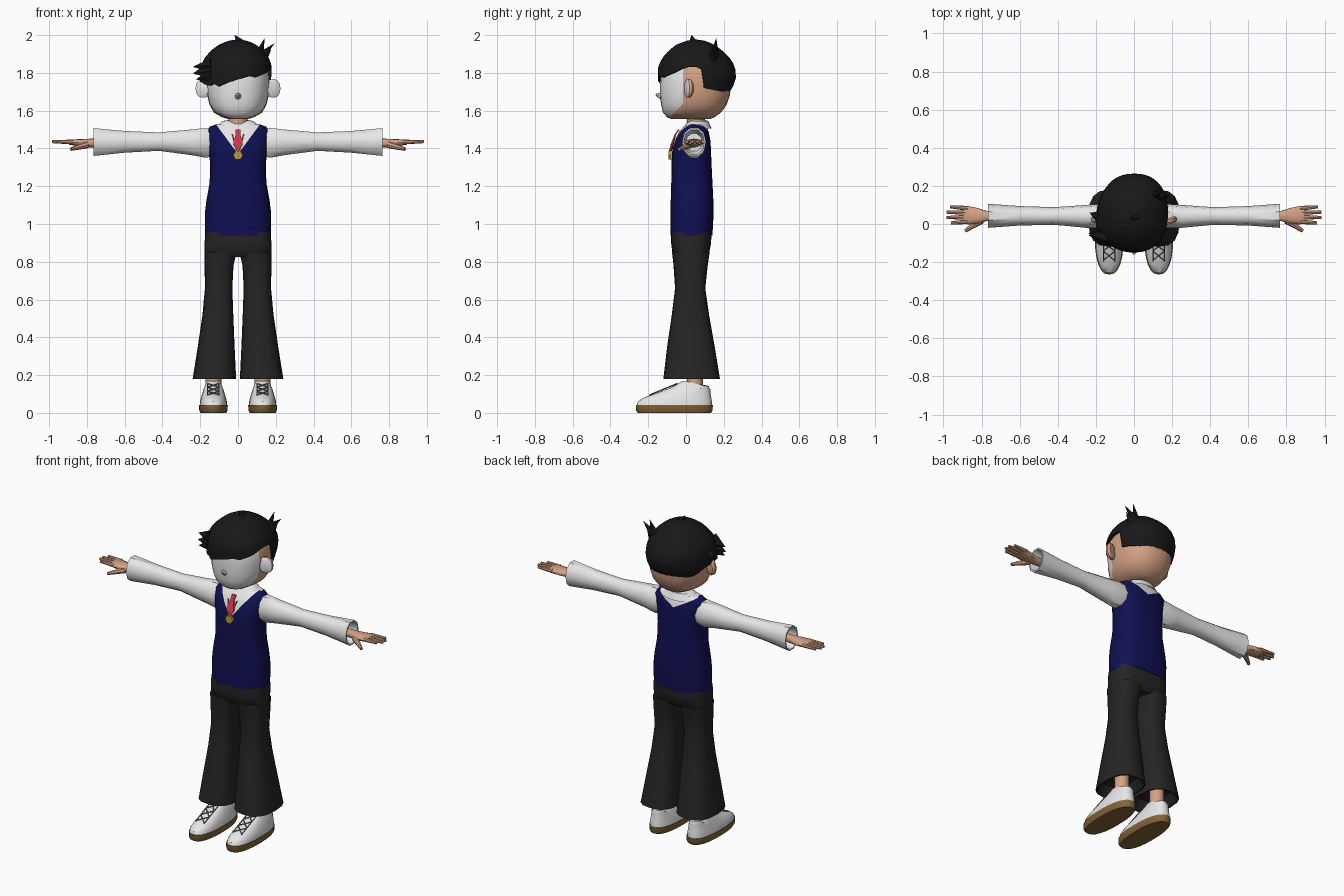
import bpy, bmesh, math
from mathutils import Vector as V

if "Cube" in bpy.data.objects:
    bpy.data.objects.remove(bpy.data.objects["Cube"])


def material(name, r, g, b):
    m = bpy.data.materials.new(name)
    m.diffuse_color = (r, g, b, 1)
    m.use_nodes = True
    m.node_tree.nodes["Principled BSDF"].inputs["Base Color"].default_value = m.diffuse_color
    return m


HAIR = material("hair_black", .009, .009, .010)
WHITE = material("white", .80, .80, .80)
SKIN = material("skin", .66, .36, .23)
NAVY = material("navy", .005, .005, .085)
GREY = material("trouser_grey", .018, .018, .018)
RED = material("tie_red", .70, .03, .09)
GOLD = material("gold", .50, .32, .04)
BROWN = material("sole_brown", .23, .13, .04)
LACE = material("lace_grey", .18, .18, .18)


def finish(name, bm, mats, rule=None, angle=40):
    """Turn a bmesh into a named object; rule(face centre, normal) picks the material."""
    bmesh.ops.recalc_face_normals(bm, faces=bm.faces)
    bm.normal_update()
    if rule:
        for f in bm.faces:
            f.material_index = rule(f.calc_center_median(), f.normal)
    me = bpy.data.meshes.new(name)
    bm.to_mesh(me)
    bm.free()
    for m in mats:
        me.materials.append(m)
    ob = bpy.data.objects.new(name, me)
    bpy.context.collection.objects.link(ob)
    bpy.ops.object.select_all(action='DESELECT')
    ob.select_set(True)
    bpy.context.view_layer.objects.active = ob
    bpy.ops.object.shade_smooth_by_angle(angle=math.radians(angle))
    return ob


def ring(a0, a1, b0, b1, h, n=2.0, seg=16):
    """Superellipse spanning a0..a1 by b0..b1 at height h."""
    pts = []
    for i in range(seg):
        t = 2 * math.pi * i / seg
        c, s = math.cos(t), math.sin(t)
        pts.append(V(((a0 + a1) / 2 + (a1 - a0) / 2 * math.copysign(abs(c) ** (2 / n), c),
                      (b0 + b1) / 2 + (b1 - b0) / 2 * math.copysign(abs(s) ** (2 / n), s), h)))
    return pts


def loft(rings, cap0=True, cap1=True):
    bm = bmesh.new()
    rows = [[bm.verts.new(p) for p in r] for r in rings]
    k = len(rows[0])
    for a, b in zip(rows, rows[1:]):
        for i in range(k):
            bm.faces.new((a[i], a[(i + 1) % k], b[(i + 1) % k], b[i]))
    if cap0:
        bm.faces.new(rows[0])
    if cap1:
        bm.faces.new(rows[-1])
    return bm


def cut(bm, co, no):
    bmesh.ops.bisect_plane(bm, geom=bm.verts[:] + bm.edges[:] + bm.faces[:],
                           plane_co=co, plane_no=no, dist=1e-5)


def rod(name, p, q, r0, r1, mat, seg=8):
    p, q = V(p), V(q)
    rot = (q - p).to_track_quat('Z', 'Y')
    rings = [[o + rot @ v for v in ring(-r, r, -r, r, 0, 2, seg)] for o, r in ((p, r0), (q, r1))]
    return finish(name, loft(rings), [mat])


def plate(name, pts, depth, mat):
    """Flat front-facing plate from an outline, thickened backwards."""
    return finish(name, loft([[V(p) for p in pts], [V(p) + V((0, depth, 0)) for p in pts]]), [mat], angle=20)


def lerp_table(table, x):
    for a, b in zip(table, table[1:]):
        if x <= b[0]:
            t = (x - a[0]) / (b[0] - a[0])
            return [u + (w - u) * t for u, w in zip(a[1:], b[1:])]
    return list(table[-1][1:])


# Head: white face in front, skin behind
HEAD = [(1.556, .05, -.08, .13), (1.565, .085, -.10, .15), (1.59, .128, -.122, .185), (1.63, .15, -.132, .215),
        (1.68, .163, -.137, .232), (1.75, .168, -.137, .24), (1.82, .163, -.13, .235), (1.90, .12, -.09, .18)]
bm = loft([ring(-r, r, f, b, z, 2.3, 28) for z, r, f, b in HEAD])
cut(bm, (0, -.015, 0), (0, 1, 0))
cut(bm, (0, -.015, 1.64), (0, 1, -.9))
finish("head", bm, [WHITE, SKIN], lambda c, n: 0 if c.y < -.015 and c.y + .015 < .9 * (c.z - 1.64) else 1)
rod("nose", (0, -.12, 1.675), (0, -.16, 1.685), .024, .005, WHITE)
finish("neck", loft([ring(-.05, .05, .005, .10, z) for z in (1.47, 1.59)]), [SKIN])

# Ears
for s in (-1, 1):
    rings = []
    for d, k in ((0, .75), (.008, 1), (.022, 1), (.032, .7)):
        o = V((s * .185, d, 1.718))
        rings.append([o + V((v.x * k, .25 * s * v.x, v.y * k)) for v in ring(-.04, .04, -.05, .05, 0, 2.2, 14)])
    finish("ear", loft(rings), [WHITE, SKIN], lambda c, n: 0 if n.y < -.3 else 1)

# Hair cap: lower edge height changes around the head, left side bulges
HP = [(1.66, .165, -.13, .205), (1.70, .172, -.142, .232), (1.74, .178, -.148, .256), (1.79, .18, -.15, .268),
      (1.84, .178, -.146, .257), (1.88, .163, -.125, .232), (1.92, .132, -.09, .19), (1.95, .095, -.05, .15),
      (1.97, .05, 0, .10), (1.976, .012, .04, .06)]
EDGE = [(0, 1.83), (6, 1.82), (11, 1.72), (60, 1.695), (90, 1.68), (150, 1.70), (172, 1.74), (200, 1.755),
        (220, 1.73), (232, 1.745), (240, 1.728), (256, 1.75), (270, 1.765), (290, 1.785), (298, 1.775),
        (325, 1.80), (345, 1.83), (360, 1.83)]
SEG, rows = 60, []
for j in range(-1, 11):
    row = []
    for i in range(SEG):
        deg = 360 * i / SEG
        t = math.radians(deg)
        low = lerp_table(EDGE, deg)[0]
        u = max(j, 0) / 10
        z = low + (1.976 - low) * (1 - (1 - u) ** 1.7)
        rx, f, b = lerp_table(HP, z)
        k = .9 if j < 0 else 1
        c, s = math.cos(t), math.sin(t)
        bulge = .03 * max(0, 1 - abs(deg - 200) / 60) * (1 - u)
        row.append(V((rx * k * math.copysign(abs(c) ** .9, c) - bulge,
                      (f + b) / 2 + (b - f) / 2 * k * math.copysign(abs(s) ** .9, s), z)))
    rows.append(row)
finish("hair_cap", loft(rows, False, True), [HAIR])

# Loose hair tips: swept fringe, crown tip and rear tuft
for p, q, r in [((-.14, -.07, 1.84), (-.238, -.05, 1.832), .042), ((-.14, -.07, 1.81), (-.236, -.06, 1.795), .04),
                ((-.14, -.07, 1.79), (-.222, -.07, 1.765), .038), ((-.15, .02, 1.81), (-.232, .06, 1.80), .05),
                ((.02, .04, 1.95), (-.018, .03, 2.0), .03), ((.11, .15, 1.89), (.14, .16, 1.982), .025),
                ((.12, .15, 1.89), (.192, .15, 1.955), .025), ((.13, .14, 1.87), (.175, .14, 1.925), .03)]:
    rod("hair_tip", p, q, r, .001, HAIR, 6)

# Vest with the shirt showing in a V at the front and a shallower one at the back
VEST = [(.94, .176, -.082, .14), (1.05, .176, -.082, .146), (1.12, .168, -.081, .145), (1.22, .150, -.078, .14),
        (1.32, .148, -.077, .135), (1.40, .155, -.072, .132), (1.45, .165, -.055, .128), (1.49, .167, -.035, .12),
        (1.515, .15, -.012, .108), (1.53, .11, .0, .10)]
bm = loft([ring(-r, r, f, b, z, 2.6, 24) for z, r, f, b in VEST])
for s in (-1, 1):
    cut(bm, (0, 0, 1.37), (s * 1.35, 0, -1))
    cut(bm, (0, 0, 1.455), (s * .55, 0, -1))
finish("vest", bm, [NAVY, WHITE],
       lambda c, n: 1 if (c.y < .04 and c.z > 1.37 + 1.35 * abs(c.x)) or
       (c.y >= .04 and c.z > 1.455 + .55 * abs(c.x)) else 0)

# Shirt collar, open at the front with two points
bm, rows = bmesh.new(), []
for i in range(19):
    t = math.radians(-75 + 330 * i / 18)
    c, s = math.cos(t), math.sin(t)
    drop = .04 * max(0, -s) ** 3
    rows.append([bm.verts.new(p) for p in ((.055 * c, .052 + .052 * s, 1.55 - drop * .6),
                                           (.085 * c, .05 + .068 * s, 1.545 - drop),
                                           (.12 * c, .048 + .088 * s, 1.505 - drop))])
for a, b in zip(rows, rows[1:]):
    for k in range(2):
        bm.faces.new((a[k], b[k], b[k + 1], a[k + 1]))
finish("collar", bm, [WHITE])

# Tie, gold trim and medal
plate("tie", [(-.014, -.042, 1.50), (.014, -.042, 1.50), (.012, -.06, 1.475), (.026, -.082, 1.42),
              (0, -.086, 1.38), (-.026, -.082, 1.42), (-.012, -.06, 1.475)], .009, RED)
for s in (-1, 1):
    rod("gold_ribbon", (s * .03, -.055, 1.475), (s * .006, -.088, 1.385), .004, .004, GOLD, 6)
plate("medal", [(v.x, -.092, 1.364 + v.y) for v in ring(-.026, .026, -.027, .027, 0, 2, 6)], .016, GOLD)

# Trousers: hips and two flared, hollow legs
HIPS = [(.825, .15, -.055, .10), (.845, .177, -.072, .122), (.90, .177, -.079, .133), (.955, .173, -.079, .135)]
finish("hips", loft([ring(-r, r, f, b, z, 3, 24) for z, r, f, b in HIPS]), [GREY])
LEG = [(.24, .05, .20, -.08, .14), (.18, .018, .232, -.112, .172), (.18, .01, .24, -.12, .18),
       (.35, .018, .213, -.10, .152), (.52, .025, .188, -.075, .122), (.66, .03, .175, -.058, .102),
       (.78, .024, .177, -.066, .115), (.85, .008, .177, -.074, .125)]
for s in (-1, 1):
    bm = loft([ring(s * a, s * b, f, k, z, 2.7, 16) for z, a, b, f, k in LEG])
    finish("trouser_leg", bm, [GREY])

# Ankles, shoes, soles and laces
SHOE = [(.035, .073, -.262, .138), (.06, .071, -.255, .137), (.08, .066, -.225, .134), (.10, .06, -.17, .131),
        (.13, .051, -.09, .128), (.15, .045, -.05, .125), (.168, .042, -.02, .12)]
for s in (-1, 1):
    x = s * .13
    finish("ankle", loft([ring(x - .042, x + .042, .005, .09, z, 2, 12) for z in (.1, .30)]), [SKIN])
    bm = loft([ring(x - r, x + r, f, b, z, 2.4, 24) for z, r, f, b in SHOE])
    for v in bm.verts:  # lower the heel opening
        if v.co.z > .14:
            v.co.z -= .025 * max(0, min(1, v.co.y / .1))
    finish("shoe", bm, [WHITE])
    SOLE = [(0, .068, -.255, .132), (.012, .075, -.265, .141), (.042, .076, -.266, .142)]
    finish("sole", loft([ring(x - r, x + r, f, b, z, 2.4, 24) for z, r, f, b in SOLE]), [BROWN])
    at = lambda d, t: (x + d, -.195 + .15 * t, .094 + .062 * t)
    for t in (0, .33, .66):
        for d in (-1, 1):
            rod("lace", at(d * .028, t + .04), at(-d * .028, t + .33), .0035, .0035, LACE, 5)
    for d in (-1, 1):
        rod("lace_edge", at(d * .03, 0), at(d * .03, 1), .003, .003, LACE, 5)

# Sleeves (hollow at the cuff) and hands
ARM = [(.12, .0, .10, 1.36, 1.50), (.17, -.022, .105, 1.347, 1.512), (.25, -.02, .10, 1.362, 1.503),
       (.42, -.004, .088, 1.385, 1.487), (.60, -.008, .094, 1.375, 1.495), (.765, -.02, .106, 1.357, 1.511),
       (.765, -.012, .098, 1.366, 1.502), (.68, .0, .086, 1.385, 1.48)]
PALM = [(.66, .018, .066, 1.41, 1.452), (.77, .016, .068, 1.405, 1.452), (.82, .002, .084, 1.408, 1.45),
        (.87, -.002, .094, 1.416, 1.448), (.895, .004, .092, 1.420, 1.446)]
for s in (-1, 1):
    side = lambda pts: [V((s * p.z, p.x, p.y)) for p in pts]
    finish("sleeve", loft([side(ring(a, b, c, d, h, 2.2, 10)) for h, a, b, c, d in ARM]), [WHITE])
    finish("palm", loft([side(ring(a, b, c, d, h, 2.4, 12)) for h, a, b, c, d in PALM]), [SKIN])
    for y0, y1, tip in ((.012, .006, .96), (.036, .034, .985), (.060, .062, .985), (.082, .09, .965)):
        rod("finger", (s * .87, y0, 1.434), (s * tip, y1, 1.436), .013, .008, SKIN)
    rod("thumb", (s * .80, .02, 1.42), (s * .885, -.036, 1.396), .02, .009, SKIN)
